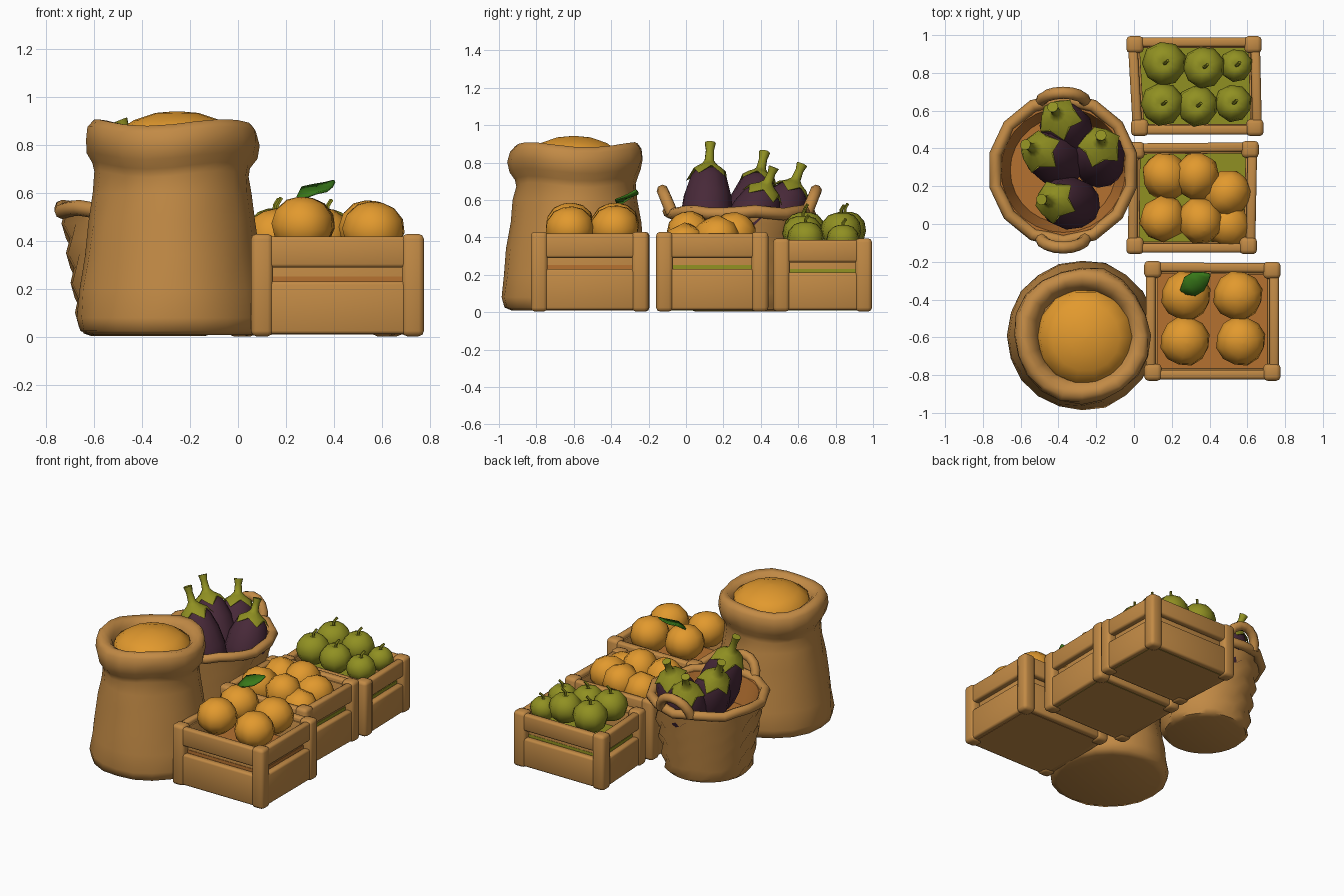
import bpy, bmesh, math, random
from mathutils import Vector, Matrix

if "Cube" in bpy.data.objects:
    bpy.data.objects.remove(bpy.data.objects["Cube"])

random.seed(4)
TAU = math.tau

def mat(name, c):
    m = bpy.data.materials.new(name)
    m.diffuse_color = (*c, 1)
    m.use_nodes = True
    m.node_tree.nodes["Principled BSDF"].inputs["Base Color"].default_value = m.diffuse_color
    return m

TAN = mat("tan", (0.54, 0.255, 0.06))
INNER = mat("inner_brown", (0.46, 0.165, 0.03))
ORANGE = mat("orange", (0.76, 0.32, 0.027))
PURPLE = mat("aubergine", (0.064, 0.022, 0.040))
OLIVE = mat("olive_green", (0.28, 0.28, 0.016))
LEAF = mat("leaf_green", (0.04, 0.19, 0.01))

def finish(bm, name, mats, angle=40):
    bmesh.ops.recalc_face_normals(bm, faces=bm.faces)
    me = bpy.data.meshes.new(name)
    bm.to_mesh(me)
    bm.free()
    for m in mats:
        me.materials.append(m)
    for p in me.polygons:
        p.use_smooth = True
    me.set_sharp_from_angle(angle=math.radians(angle))
    ob = bpy.data.objects.new(name, me)
    bpy.context.collection.objects.link(ob)
    return ob

def loft(name, rings, m, closed=False, angle=40):
    """Skin a list of equal rings; caps both ends unless closed."""
    bm = bmesh.new()
    vs = [[bm.verts.new(p) for p in r] for r in rings]
    n = len(rings[0])
    for k in range(len(vs) if closed else len(vs) - 1):
        a, b = vs[k], vs[(k + 1) % len(vs)]
        for i in range(n):
            j = (i + 1) % n
            bm.faces.new((a[i], a[j], b[j], b[i]))
    if not closed:
        bm.faces.new(vs[0])
        bm.faces.new(vs[-1])
    return finish(bm, name, [m], angle)

def lathe(name, prof, m, loc, axis=(0, 0, 1), n=14, wob=None, lift=None, angle=40):
    """Revolve (radius, height) points; wob(row, i) scales radius, lift(row, i) adds height."""
    q = Vector(axis).to_track_quat('Z', 'Y')
    rings = []
    for k, (r, h) in enumerate(prof):
        ring = []
        for i in range(n):
            a = TAU * i / n
            s = r * (wob(k, i) if wob else 1)
            z = h + (lift(k, i) if lift else 0)
            ring.append(Vector(loc) + q @ Vector((s * math.cos(a), s * math.sin(a), z)))
        rings.append(ring)
    return loft(name, rings, m, angle=angle)

def tube(name, pts, r, m, closed=False, n=8):
    """Round tube along a path."""
    pts = [Vector(p) for p in pts]
    c = len(pts)
    rings = []
    ref = Vector((0, 0, 1)) if closed else Vector((0, 1, 0.1))
    for k, p in enumerate(pts):
        nxt = pts[(k + 1) % c] if closed else pts[min(k + 1, c - 1)]
        prv = pts[k - 1] if closed else pts[max(k - 1, 0)]
        t = (nxt - prv).normalized()
        u = t.cross(ref).normalized()
        v = t.cross(u)
        rings.append([p + (u * math.cos(TAU * i / n) + v * math.sin(TAU * i / n)) * r for i in range(n)])
    return loft(name, rings, m, closed, 60)

def box(name, a, b, width, z0, z1, m, bev=0.014):
    """Rounded board from a to b in plan, between heights z0 and z1."""
    a, b = Vector((*a, 0)), Vector((*b, 0))
    d = b - a
    bm = bmesh.new()
    M = (Matrix.Translation((a + b) / 2 + Vector((0, 0, (z0 + z1) / 2)))
         @ Matrix.Rotation(math.atan2(d.y, d.x), 4, 'Z')
         @ Matrix.Diagonal((d.length, width, z1 - z0, 1)))
    bmesh.ops.create_cube(bm, size=1, matrix=M)
    bmesh.ops.bevel(bm, geom=bm.edges[:], offset=bev, segments=2, profile=0.5, affect='EDGES')
    return finish(bm, name, [m], 50)

# ---- crates: corner posts, two slats per side, thin liner and raised floor
def crate(name, corners, h, floor_mat):
    cs = [Vector(c) for c in corners]
    mid = sum(cs, Vector((0, 0))) / 4
    for k in range(4):
        a, b = cs[k], cs[(k + 1) % 4]
        e = Vector((0.046, 0))
        box(name + "_post", a - e, a + e, 0.09, 0.003, h, TAN, 0.022)
        out = ((a + b) / 2 - mid).normalized() * 0.012
        box(name + "_lower_slat", a + out, b + out, 0.05, 0.012, h * 0.54, TAN)
        box(name + "_upper_slat", a + out, b + out, 0.05, h * 0.675, h - 0.01, TAN)
        i, j = a + (mid - a) * 0.06, b + (mid - b) * 0.06
        box(name + "_liner", i, j, 0.012, 0.03, h - 0.04, TAN, 0.003)
    bm = bmesh.new()
    lo = [bm.verts.new((c.x, c.y, 0.01)) for c in cs]
    hi = [bm.verts.new((*(c + (mid - c) * 0.025), h * 0.585)) for c in cs]
    bm.faces.new(lo)
    tops = [bm.faces.new(hi)]
    for i in range(4):
        tops.append(bm.faces.new((lo[i], lo[(i + 1) % 4], hi[(i + 1) % 4], hi[i])))
    for f in tops:
        f.material_index = 1
    finish(bm, name + "_base", [TAN, floor_mat], 20)

crate("front_crate", [(0.10, -0.785), (0.73, -0.785), (0.73, -0.245), (0.10, -0.24)], 0.43, INNER)
crate("middle_crate", [(0.005, -0.115), (0.605, -0.115), (0.615, 0.395), (0.01, 0.39)], 0.43, OLIVE)
crate("back_crate", [(0.03, 0.51), (0.64, 0.51), (0.63, 0.95), (0.005, 0.95)], 0.395, OLIVE)

# ---- fruit
BALL = [(0.05, -0.85), (0.55, -0.74), (0.88, -0.42), (1, 0), (0.9, 0.42), (0.6, 0.75)]
PLAIN = BALL + [(0.25, 0.88), (0.02, 0.9)]
DIMPLED = BALL + [(0.28, 0.86), (0.02, 0.74)]

def fruit(name, loc, r, m, axis=(0, 0, 1), squash=1.0, n=12, prof=PLAIN):
    lathe(name, [(a * r, b * r * squash) for a, b in prof], m, loc, axis, n,
          lambda k, i: 1 + 0.03 * math.sin(i * 2.1 + k), angle=60)

for x, y, z in [(0.27, -0.62, 0.465), (0.565, -0.62, 0.445), (0.275, -0.38, 0.465), (0.55, -0.38, 0.45)]:
    fruit("orange", (x, y, z), 0.132, ORANGE, (0.1, -0.1, 1))

# golden fruit piled in the middle crate, nearly covering the green floor
for x, y, z, ax in [(0.155, 0.03, 0.405, (-0.4, -0.5, 1)), (0.35, 0.02, 0.41, (0.2, -0.5, 1)),
                    (0.17, 0.25, 0.39, (-0.8, 0.8, 0.6)), (0.33, 0.25, 0.405, (0.2, 0.8, 0.9)),
                    (0.49, 0.16, 0.39, (1, 0.9, 0.5)), (0.49, 0.0, 0.35, (1, -0.8, 0.5))]:
    fruit("golden_fruit", (x, y, z), 0.125, ORANGE, ax, 1.15, 8)

for x, y, z, r in [(0.16, 0.85, 0.435, 0.118), (0.37, 0.83, 0.435, 0.112), (0.54, 0.84, 0.39, 0.088),
                   (0.15, 0.635, 0.435, 0.115), (0.335, 0.625, 0.42, 0.11), (0.525, 0.64, 0.395, 0.1)]:
    fruit("apple", (x, y, z), r, OLIVE, n=9, prof=DIMPLED)
    tube("apple_stem", [(x, y, z + r * 0.7), (x + 0.005, y, z + r), (x + 0.02, y + 0.015, z + r * 1.22)],
         0.009, OLIVE, n=5)

# leaf on an orange: folded blade along a rising path
bm = bmesh.new()
a, b = Vector((0.25, -0.36, 0.58)), Vector((0.40, -0.27, 0.655))
side = Vector((-0.5, 0.8, 0))
rows = []
for t, w in [(0, 0.014), (0.3, 0.06), (0.6, 0.06), (0.85, 0.032), (1, 0.004)]:
    c = a.lerp(b, t)
    c.z += 0.008 * math.sin(t * TAU)
    rows.append([bm.verts.new(c + side * w + Vector((0, 0, w * 0.3))), bm.verts.new(c),
                 bm.verts.new(c - side * w - Vector((0, 0, w * 0.1)))])
for p, q in zip(rows, rows[1:]):
    for i in (0, 1):
        bm.faces.new((p[i], p[i + 1], q[i + 1], q[i]))
leaf = finish(bm, "leaf", [LEAF])
leaf.modifiers.new("thickness", 'SOLIDIFY').thickness = 0.01

# ---- sack with rolled lumpy rim, and its grain
lathe("sack", [(0.34, 0.008), (0.385, 0.025), (0.398, 0.08), (0.382, 0.2), (0.362, 0.34), (0.345, 0.48),
               (0.328, 0.60), (0.316, 0.68), (0.325, 0.715), (0.35, 0.755), (0.362, 0.81), (0.355, 0.865),
               (0.33, 0.895), (0.29, 0.89), (0.255, 0.86), (0.235, 0.80)],
      TAN, (-0.275, -0.59, 0), n=20,
      wob=lambda k, i: 1 + 0.018 * math.sin(i * 1.26 + k * 0.3) * (k > 2) + random.uniform(-0.014, 0.014),
      lift=lambda k, i: 0.014 * math.sin(i * 0.94 + 1) * (k > 6), angle=70)
lathe("grain", [(0.26, 0.80), (0.245, 0.86), (0.18, 0.905), (0.09, 0.935), (0.01, 0.942)],
      ORANGE, (-0.255, -0.6, 0), n=14, angle=60)

# ---- woven basket: alternating bumps, hollow inside, rim ring, two handles
C = Vector((-0.375, 0.285, 0))
weave = [(0.24, 0.005), (0.27, 0.015)]
weave += [(0.283 + 0.009 * t, 0.04 + 0.062 * t) for t in range(9)]
lip = len(weave)
body = lathe("basket", weave + [(0.33, 0.535), (0.28, 0.36)], TAN, C, n=28,
             wob=lambda k, i: 1 if k < 2 or k >= lip else 1 + (0.045 if (i // 2 + k) % 2 else -0.03), angle=35)
body.data.materials.append(INNER)
for p in body.data.polygons:           # inner wall and floor are darker
    d = Vector(p.center) - C
    if d.z > 0.3 and (p.normal.z > 0.9 or Vector((d.x, d.y, 0)).dot(p.normal) < -0.01):
        p.material_index = 1
tube("basket_rim", [C + Vector(((0.358 + 0.010 * (i % 2)) * math.cos(TAU * i / 28),
                                (0.368 + 0.010 * (i % 2)) * math.sin(TAU * i / 28),
                                0.532 + 0.008 * math.sin(i * 1.6))) for i in range(28)],
     0.033, TAN, closed=True)
for s in (-1, 1):
    tube("basket_handle", [C + Vector((0.118 * math.cos(math.pi * t / 8),
                                       s * (0.36 + 0.05 * math.sin(math.pi * t / 8)),
                                       0.53 + 0.12 * math.sin(math.pi * t / 8))) for t in range(9)],
         0.032, TAN)

# ---- aubergines: body, five-pointed cap, stem
def aubergine(bottom, tip, fat=1.0):
    p, q = Vector(bottom), Vector(tip)
    L, ax = (q - p).length, q - p
    lathe("aubergine", [(r * fat, t * L) for r, t in [(0.03, 0), (0.09, 0.03), (0.13, 0.14), (0.14, 0.32),
                                                      (0.128, 0.5), (0.1, 0.66), (0.06, 0.76), (0.02, 0.79)]],
          PURPLE, p, ax, 12, angle=60)
    rings = [(0.112, 0.67), (0.085, 0.74), (0.045, 0.79), (0.026, 0.83), (0.022, 0.93), (0.03, 1.0)]
    quat = ax.to_track_quat('Z', 'Y')
    pts = []
    for k, (r, t) in enumerate(rings):
        ring = []
        for i in range(10):
            notch = k == 0 and i % 2      # every second point of the lower edge is notched
            rr, tt = (r * 0.82, t + 0.06) if notch else (r, t)
            if k == 0 and not notch:
                rr, tt = r * 1.08, t - 0.03
            ring.append(p + quat @ Vector((rr * math.cos(TAU * i / 10), rr * math.sin(TAU * i / 10), tt * L)))
        pts.append(ring)
    loft("aubergine_cap", pts, OLIVE)

aubergine((-0.27, 0.10, 0.34), (-0.49, 0.13, 0.905))
aubergine((-0.34, 0.31, 0.34), (-0.575, 0.42, 0.855))
aubergine((-0.185, 0.29, 0.32), (-0.175, 0.47, 0.775), 1.02)
aubergine((-0.32, 0.43, 0.32), (-0.43, 0.62, 0.79))
